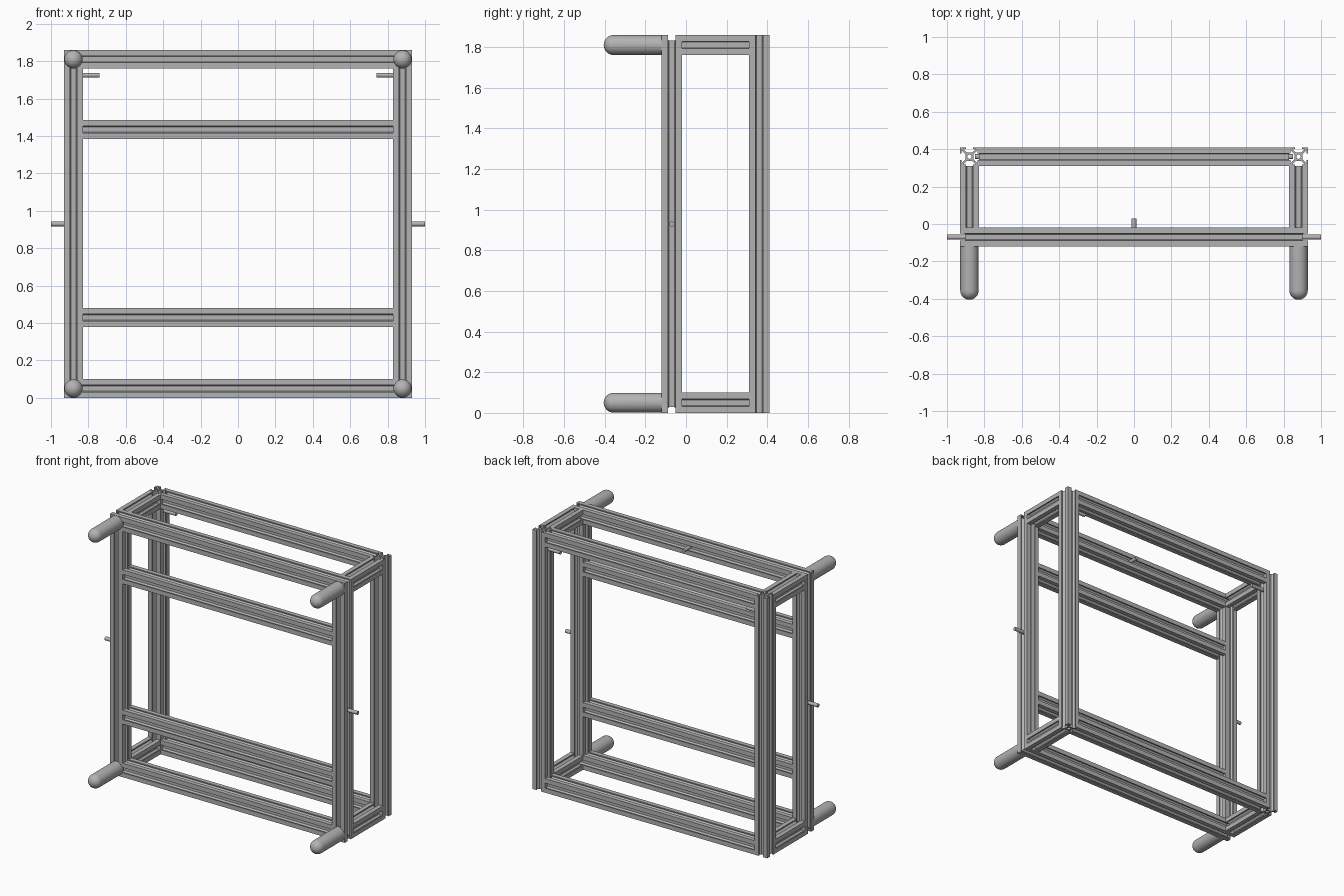
import bpy, bmesh, math
from mathutils import Vector, Matrix

cube = bpy.data.objects.get("Cube")
if cube:
    bpy.data.objects.remove(cube, do_unlink=True)

metal = bpy.data.materials.new("brushed_grey")
metal.use_nodes = True
metal.diffuse_color = (0.45, 0.45, 0.45, 1)
metal.node_tree.nodes["Principled BSDF"].inputs["Base Color"].default_value = (0.45, 0.45, 0.45, 1)

H = 0.05        # half width of an extrusion
W = 0.88        # centre of the posts in x
TOP = 1.86      # overall height
FRONT_Y, REAR_Y = -0.07, 0.36
BOTTOM_Z, TOP_Z = H, TOP - H


def slot_profile():
    """Outline of a T-slot extrusion: one side turned four times."""
    half = [(H, -H), (H, -0.018), (0.042, -0.018), (0.042, -0.034), (0.022, -0.014)]
    side = half + [(x, -y) for x, y in reversed(half[1:])]
    return [Matrix.Rotation(k * math.pi / 2, 2) @ Vector(p) for k in range(4) for p in side]


def bore_profile(radius=0.012, sides=12):
    return [Vector((math.cos(a), math.sin(a))) * radius
            for a in (i * math.tau / sides for i in range(sides))]


def finish(name, bm):
    bmesh.ops.recalc_face_normals(bm, faces=bm.faces)
    mesh = bpy.data.meshes.new(name)
    bm.to_mesh(mesh)
    bm.free()
    mesh.materials.append(metal)
    obj = bpy.data.objects.new(name, mesh)
    bpy.context.collection.objects.link(obj)
    return obj


def rail(name, start, end, outward=None):
    """Extrusion between two points; outward gives the long side of mitred ends."""
    start, end = Vector(start), Vector(end)
    axis = (end - start).normalized()
    u = Vector((0, 0, 1)) if abs(axis.z) < 0.5 else Vector((1, 0, 0))
    v = axis.cross(u)
    bm = bmesh.new()
    for loop in (slot_profile(), bore_profile()):
        verts = [bm.verts.new(start + u * p.x + v * p.y) for p in loop]
        for a, b in zip(verts, verts[1:] + verts[:1]):
            bm.edges.new((a, b))
    bmesh.ops.triangle_fill(bm, use_beauty=True, edges=bm.edges[:])
    first = bm.verts[:]
    out = bmesh.ops.extrude_face_region(bm, geom=bm.faces[:], use_keep_orig=True)
    last = [e for e in out["geom"] if isinstance(e, bmesh.types.BMVert)]
    bmesh.ops.translate(bm, verts=last, vec=end - start)
    if outward:
        out_dir = Vector(outward)
        for group, origin, sign in ((first, start, -1), (last, end, 1)):
            for vert in group:
                vert.co += axis * sign * (vert.co - origin).dot(out_dir)
    return finish(name, bm)


def rod(name, start, end, radius, sides=16, domed=False):
    """Lathed rod, optionally with a hemispherical far end."""
    start, end = Vector(start), Vector(end)
    length = (end - start).length
    points = [(0, 0), (radius, 0)]
    if domed:
        points += [(radius * math.cos(a), length - radius + radius * math.sin(a))
                   for a in (i * math.pi / 16 for i in range(8))]
    else:
        points.append((radius, length))
    points.append((0, length))
    bm = bmesh.new()
    verts = [bm.verts.new((r, 0, z)) for r, z in points]
    edges = [bm.edges.new(pair) for pair in zip(verts, verts[1:])]
    bmesh.ops.spin(bm, geom=verts + edges, cent=(0, 0, 0), axis=(0, 0, 1),
                   angle=math.tau, steps=sides, use_duplicate=False)
    bmesh.ops.remove_doubles(bm, verts=bm.verts, dist=0.0001)
    turn = Vector((0, 0, 1)).rotation_difference(end - start).to_matrix().to_4x4()
    bmesh.ops.transform(bm, matrix=Matrix.Translation(start) @ turn, verts=bm.verts)
    obj = finish(name, bm)
    bpy.ops.object.select_all(action="DESELECT")
    obj.select_set(True)
    bpy.context.view_layer.objects.active = obj
    bpy.ops.object.shade_smooth_by_angle(angle=math.radians(35))
    return obj


# Horizontal members: mitred front, butted rear
inner = W - H
for level, z, up in (("bottom", BOTTOM_Z, -1), ("top", TOP_Z, 1)):
    rail(f"front_{level}_rail", (-W, FRONT_Y, z), (W, FRONT_Y, z), (0, 0, up))
    rail(f"rear_{level}_rail", (-inner, REAR_Y, z), (inner, REAR_Y, z))

# Cross rails inside the front frame
for name, z in (("lower_cross_rail", 0.43), ("upper_cross_rail", 1.435)):
    rail(name, (-inner, FRONT_Y, z), (inner, FRONT_Y, z))

# Posts, side rails, handles and pins on both sides
for side, s in (("left", 1), ("right", -1)):
    x = s * W
    rail(f"front_{side}_post", (x, FRONT_Y, BOTTOM_Z), (x, FRONT_Y, TOP_Z), (s, 0, 0))
    rail(f"rear_{side}_post", (x, REAR_Y, 0), (x, REAR_Y, TOP))
    for level, z in (("bottom", BOTTOM_Z), ("top", TOP_Z)):
        rail(f"{side}_{level}_side_rail", (x, FRONT_Y + H, z), (x, REAR_Y - H, z))
        rod(f"{side}_{level}_handle", (x, FRONT_Y - H + 0.01, z), (x, -0.405, z),
            H - 0.001, sides=32, domed=True)
    rod(f"{side}_outer_pin", (s * 0.9, FRONT_Y, 0.93), (s, FRONT_Y, 0.93), 0.013)
    rod(f"{side}_inner_pin", (s * 0.85, REAR_Y, 1.725), (s * 0.74, REAR_Y, 1.725), 0.013)

# Centre pin behind the front top rail
rod("centre_pin", (0, -0.05, TOP_Z), (0, 0.03, TOP_Z), 0.013)
